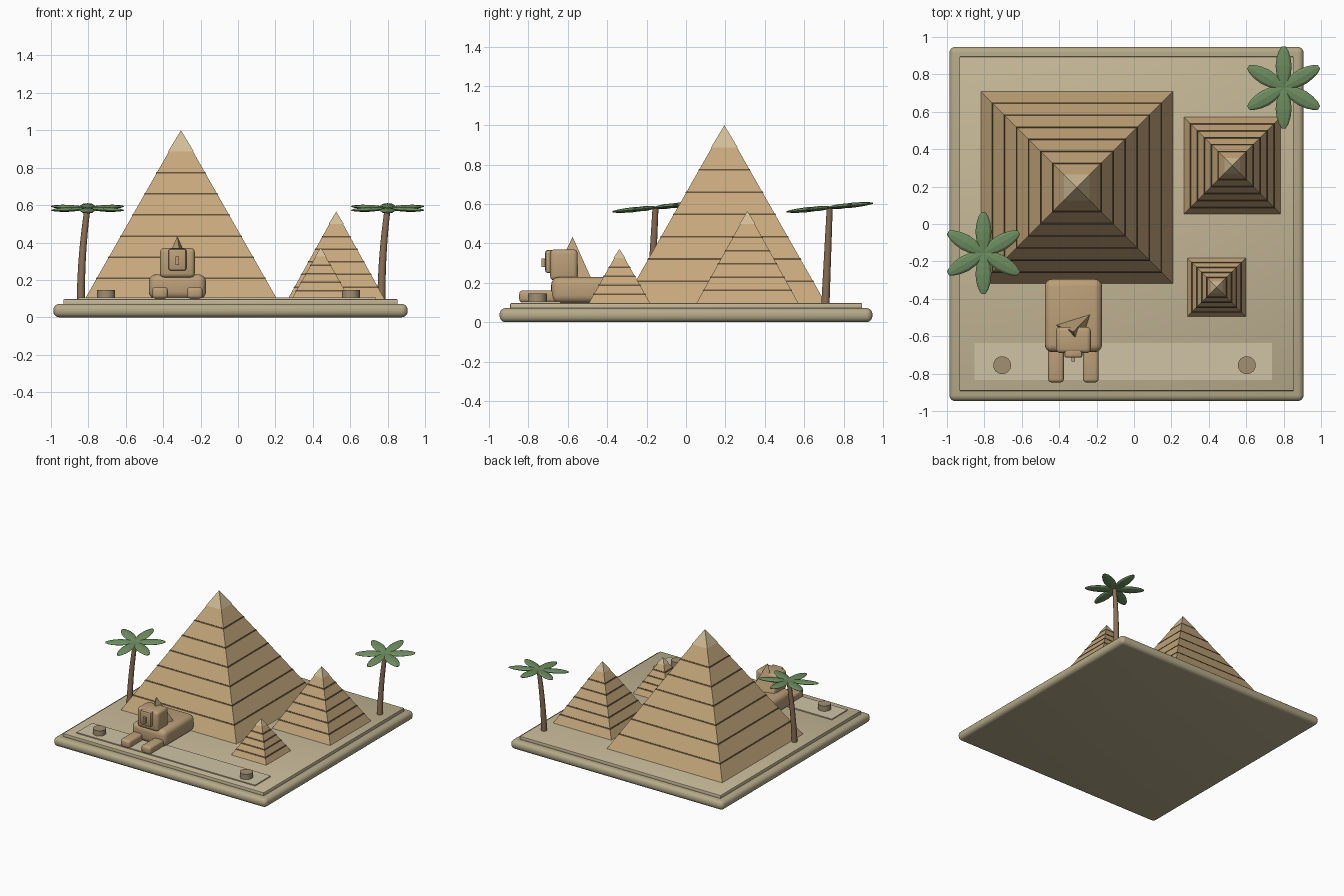
import bpy, bmesh, math
from mathutils import Vector

if "Cube" in bpy.data.objects:
    bpy.data.objects.remove(bpy.data.objects["Cube"])

PALETTE = {
    "plinth": (.46, .40, .25), "sand": (.56, .48, .31), "path": (.63, .55, .38),
    "stone": (.56, .39, .20), "joint": (.12, .08, .04), "cap": (.64, .51, .31),
    "carved": (.50, .35, .19), "marker": (.36, .28, .17),
    "bark": (.26, .16, .09), "leaf": (.16, .28, .12),
}
MATS = {}
for key, rgb in PALETTE.items():
    MATS[key] = bpy.data.materials.new(key)
    MATS[key].diffuse_color = (*rgb, 1)


def add(name, bm, mat, smooth=False):
    bmesh.ops.recalc_face_normals(bm, faces=bm.faces)
    me = bpy.data.meshes.new(name)
    bm.to_mesh(me)
    bm.free()
    ob = bpy.data.objects.new(name, me)
    bpy.context.collection.objects.link(ob)
    me.materials.append(MATS[mat])
    if smooth:
        bpy.ops.object.select_all(action='DESELECT')
        ob.select_set(True)
        bpy.context.view_layer.objects.active = ob
        bpy.ops.object.shade_smooth_by_angle(angle=math.radians(40))
    return ob


def box(name, x, y, z, mat, bevel=0, segs=4):
    """Box from (min, max) pairs, optionally with rounded edges."""
    bm = bmesh.new()
    bmesh.ops.create_cube(bm, size=1)
    for v in bm.verts:
        v.co = [(a + b) / 2 + c * (b - a) for (a, b), c in zip((x, y, z), v.co)]
    if bevel:
        bmesh.ops.bevel(bm, geom=bm.edges[:], offset=bevel, segments=segs,
                        profile=.5, affect='EDGES')
    return add(name, bm, mat, bool(bevel))


def loft(bm, rings):
    """Skin a list of point rings and close both ends."""
    vs = [[bm.verts.new(p) for p in r] for r in rings]
    n = len(vs[0])
    for a, b in zip(vs, vs[1:]):
        for i in range(n):
            j = (i + 1) % n
            bm.faces.new((a[i], a[j], b[j], b[i]))
    bm.faces.new(vs[0][::-1])
    bm.faces.new(vs[-1])


def square(cx, cy, h, z):
    return [(cx + sx * h, cy + sy * h, z)
            for sx, sy in ((-1, -1), (1, -1), (1, 1), (-1, 1))]


def pyramid(name, cx, cy, half, top, layers, bottom=.095):
    step = (top - bottom) / layers
    width = lambda z: half * (top - z) / (top - bottom)
    zc = top - step
    # sloped body up to the capstone
    bm = bmesh.new()
    loft(bm, [square(cx, cy, width(bottom), bottom), square(cx, cy, width(zc), zc)])
    add(name + "_body", bm, "stone")
    # dark joints between the courses
    bm = bmesh.new()
    for i in range(1, layers - 1):
        z = bottom + i * step
        loft(bm, [square(cx, cy, width(z + d) + .003, z + d) for d in (-.004, .004)])
    add(name + "_joints", bm, "joint")
    # capstone
    bm = bmesh.new()
    base = [bm.verts.new(p) for p in square(cx, cy, width(zc) + .004, zc)]
    tip = bm.verts.new((cx, cy, top))
    bm.faces.new(base[::-1])
    for i in range(4):
        bm.faces.new((base[i], base[(i + 1) % 4], tip))
    add(name + "_capstone", bm, "cap")


def palm(name, foot, crown):
    foot, crown = Vector(foot), Vector(crown)
    # curved trunk
    mid = foot.lerp(crown, .5) + Vector(((foot.x - crown.x) * .25, 0, 0))
    ctrl = mid * 2 - (foot + crown) / 2
    rings = []
    for k in range(9):
        t = k / 8
        c = foot * (1 - t) ** 2 + ctrl * 2 * t * (1 - t) + crown * t * t
        r = .022 - .006 * t
        rings.append([c + Vector((r * math.cos(a * math.pi / 5),
                                  r * math.sin(a * math.pi / 5), 0)) for a in range(10)])
    bm = bmesh.new()
    loft(bm, rings)
    add(name + "_trunk", bm, "bark", True)
    # six leaves in a slightly tilted plane
    bm = bmesh.new()
    profile = ((0, .012), (.03, .026), (.07, .038), (.115, .043),
               (.16, .037), (.195, .026), (.219, .011))
    for i in range(6):
        a = math.radians(30 + 60 * i)
        d = Vector((math.cos(a), math.sin(a), 0))
        s = Vector((-d.y, d.x, 0))
        rings = []
        for r, w in profile:
            ring = []
            for k in range(8):
                b = k * math.pi / 4
                p = crown + d * r + s * w * math.cos(b)
                p.z += w * .3 * math.sin(b) + .1 * (p.y - crown.y)
                ring.append(p)
            rings.append(ring)
        loft(bm, rings)
    add(name + "_leaves", bm, "leaf")


# ground plinth, sand slab and path
box("plinth", (-.987, .907), (-.947, .947), (0, .072), "plinth", .032, 5)
box("sand_slab", (-.934, .854), (-.893, .895), (.06, .097), "sand", .006, 2)
box("path", (-.852, .737), (-.835, -.637), (.09, .105), "path")

# three pyramids
pyramid("large_pyramid", -.305, .195, .515, 1.0, 8)
pyramid("medium_pyramid", .525, .312, .26, .565, 7)
pyramid("small_pyramid", .442, -.338, .157, .372, 6)

# round markers on the path
for side, x in (("left", -.705), ("right", .603)):
    bm = bmesh.new()
    loft(bm, [[(x + r * math.cos(k * math.pi / 8), -.755 + r * math.sin(k * math.pi / 8), z)
               for k in range(16)] for r, z in ((.048, .098), (.048, .147))])
    add(side + "_marker", bm, "marker", True)

# reclining statue
CX = -.324
box("statue_body", (CX - .153, CX + .153), (-.685, -.294), (.097, .23), "carved", .04, 4)
for side, s in (("left", -1), ("right", 1)):
    c = CX + s * .093
    box(side + "_paw", (c - .042, c + .042), (-.847, -.6), (.1, .162), "carved", .018, 3)
box("statue_head", (CX - .093, CX + .093), (-.69, -.55), (.212, .37), "carved", .022, 3)
box("statue_face", (CX - .048, CX + .048), (-.715, -.66), (.25, .367), "carved", .012, 2)
box("statue_nose", (CX - .009, CX + .009), (-.735, -.70), (.28, .325), "carved")

# pointed headdress behind the head
bm = bmesh.new()
tip = bm.verts.new((CX, -.576, .434))
tri = [bm.verts.new((CX + x, -.576 + y, .222))
       for x, y in ((.092, .095), (-.095, .037), (.03, -.1))]
bm.faces.new(tri)
for i in range(3):
    bm.faces.new((tri[i], tri[(i + 1) % 3], tip))
add("statue_headdress", bm, "carved")

# palms
palm("front_palm", (-.84, -.18, .09), (-.805, -.155, .583))
palm("back_palm", (.767, .708, .09), (.8, .73, .583))

for m in bpy.data.materials:
    if m.users and not m.is_grease_pencil:
        m.use_nodes = True
        m.node_tree.nodes["Principled BSDF"].inputs["Base Color"].default_value = m.diffuse_color
